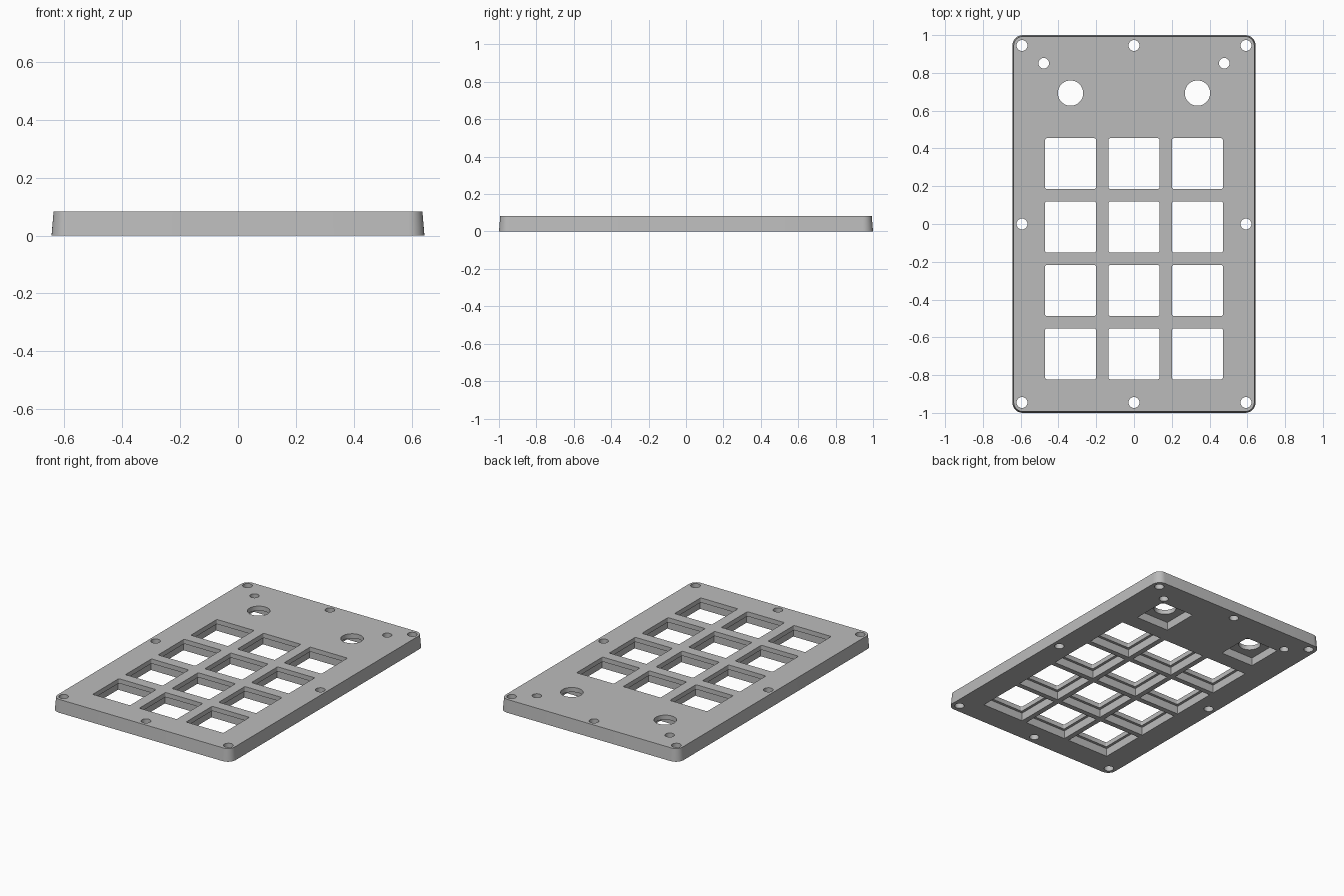
import bpy, bmesh, math

if "Cube" in bpy.data.objects:
    bpy.data.objects.remove(bpy.data.objects["Cube"])

HEIGHT, LEDGE = 0.083, 0.053   # plate height, recess depth from below
PITCH = 0.336                  # key spacing


def outline(hx, hy, r, seg=6):
    """Rounded rectangle; a circle when hx == hy == r, sharp when r == 0."""
    pts = []
    for i, (sx, sy) in enumerate([(1, 1), (-1, 1), (-1, -1), (1, -1)]):
        cx, cy = sx * (hx - r), sy * (hy - r)
        if r == 0:
            pts.append((cx, cy))
            continue
        last = seg if r < hx else seg - 1
        for k in range(last + 1):
            a = math.pi / 2 * (i + k / seg)
            pts.append((cx + r * math.cos(a), cy + r * math.sin(a)))
    return pts


def add_prism(bm, lower, upper, z0, z1, x=0, y=0):
    bot = [bm.verts.new((x + p, y + q, z0)) for p, q in lower]
    top = [bm.verts.new((x + p, y + q, z1)) for p, q in upper]
    bm.faces.new(bot[::-1])
    bm.faces.new(top)
    n = len(bot)
    for i in range(n):
        j = (i + 1) % n
        bm.faces.new((bot[i], bot[j], top[j], top[i]))


def finish(bm, name):
    mesh = bpy.data.meshes.new(name)
    bm.to_mesh(mesh)
    bm.free()
    obj = bpy.data.objects.new(name, mesh)
    bpy.context.collection.objects.link(obj)
    return obj


# Hole positions
keys = [(c * PITCH, 0.32 - r * PITCH) for c in (-1, 0, 1) for r in range(4)]
knobs = [(s * PITCH, 0.693) for s in (-1, 1)]
lights = [(s * 0.478, 0.851) for s in (-1, 1)]
screws = [(x, y) for x in (-0.593, 0, 0.593) for y in (-0.945, 0, 0.945)
          if (x, y) != (0, 0)]

# Plate with slightly tapered sides
bm = bmesh.new()
add_prism(bm, outline(0.644, 1.0, 0.055, 8), outline(0.637, 0.993, 0.048, 8), 0, HEIGHT)
plate = finish(bm, "key_plate")

# Wider square pockets on the underside
bm = bmesh.new()
for x, y in keys:
    sq = outline(0.151, 0.151, 0)
    add_prism(bm, sq, sq, -0.05, LEDGE, x, y)
for x, y in knobs:
    sq = outline(0.119, 0.119, 0)
    add_prism(bm, sq, sq, -0.05, LEDGE, x, y)
pockets = finish(bm, "pocket_cutter")

# Openings that pass right through
bm = bmesh.new()
openings = [(keys, outline(0.134, 0.134, 0.006, 3)),
            (knobs, outline(0.067, 0.067, 0.067, 10)),
            (lights, outline(0.028, 0.028, 0.028)),
            (screws, outline(0.029, 0.029, 0.029))]
for spots, shape in openings:
    for x, y in spots:
        add_prism(bm, shape, shape, -0.06, HEIGHT + 0.05, x, y)
holes = finish(bm, "hole_cutter")

# Cut, apply and discard the cutters
bpy.context.view_layer.objects.active = plate
plate.select_set(True)
for cutter in (pockets, holes):
    cutter.hide_render = True
    mod = plate.modifiers.new(cutter.name, "BOOLEAN")
    mod.operation = "DIFFERENCE"
    mod.solver = "EXACT"
    mod.object = cutter
    bpy.ops.object.modifier_apply(modifier=mod.name)
    bpy.data.objects.remove(cutter)

# Single grey material
grey = bpy.data.materials.new("plain_grey")
grey.use_nodes = True
colour = (0.5, 0.5, 0.5, 1)
grey.diffuse_color = colour
grey.node_tree.nodes["Principled BSDF"].inputs["Base Color"].default_value = colour
plate.data.materials.clear()
plate.data.materials.append(grey)

bpy.ops.object.shade_smooth_by_angle(angle=math.radians(35))
